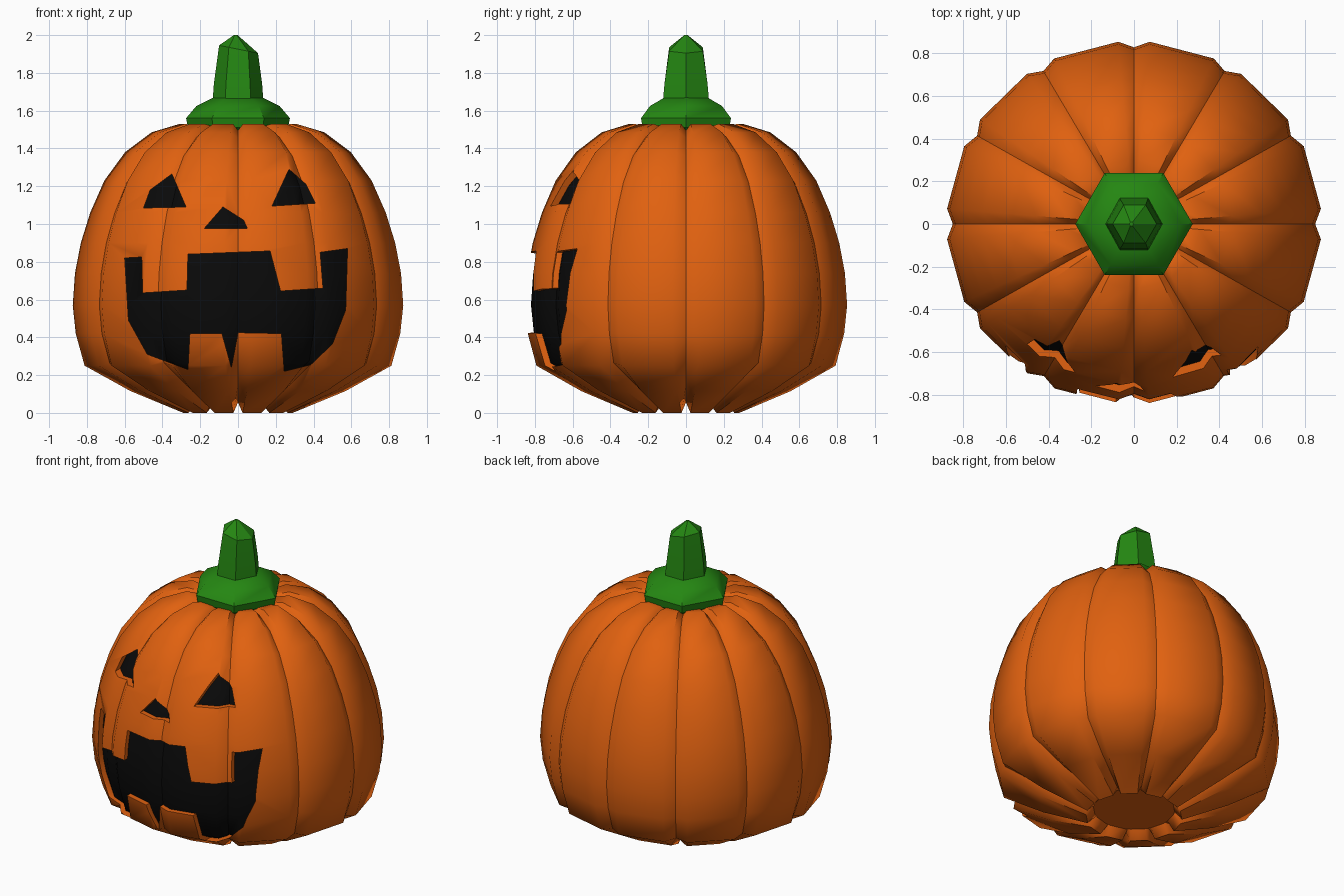
import bpy, bmesh, math
from mathutils import Vector

if "Cube" in bpy.data.objects:
    bpy.data.objects.remove(bpy.data.objects["Cube"])


def material(name, rgb):
    m = bpy.data.materials.new(name)
    m.diffuse_color = (*rgb, 1)
    m.use_nodes = True
    m.node_tree.nodes["Principled BSDF"].inputs["Base Color"].default_value = m.diffuse_color
    return m


ORANGE = material("pumpkin orange", (0.75, 0.12, 0.005))
BLACK = material("hollow black", (0.003, 0.003, 0.003))
GREEN = material("stem green", (0.018, 0.24, 0.006))


def make_object(name, bm, mats):
    bmesh.ops.recalc_face_normals(bm, faces=bm.faces[:])
    me = bpy.data.meshes.new(name)
    bm.to_mesh(me)
    bm.free()
    for m in mats:
        me.materials.append(m)
    ob = bpy.data.objects.new(name, me)
    bpy.context.collection.objects.link(ob)
    return ob


def activate(ob):
    bpy.ops.object.select_all(action='DESELECT')
    ob.select_set(True)
    bpy.context.view_layer.objects.active = ob


def loft(bm, rings, mat_index=0):
    """Skin closed rings of points, capping both ends."""
    loops = [[bm.verts.new(p) for p in ring] for ring in rings]
    n = len(loops[0])
    for a, b in zip(loops, loops[1:]):
        for i in range(n):
            j = (i + 1) % n
            bm.faces.new((a[i], a[j], b[j], b[i]))
    bm.faces.new(loops[0])
    bm.faces.new(loops[-1])
    for f in bm.faces:
        f.material_index = mat_index
    return loops


def subtract(ob, cutter):
    activate(ob)
    mod = ob.modifiers.new("cut", 'BOOLEAN')
    mod.operation = 'DIFFERENCE'
    mod.solver = 'EXACT'
    mod.object = cutter
    bpy.ops.object.modifier_apply(modifier=mod.name)
    bpy.data.objects.remove(cutter)


# Lobed body: radius, height, and how far the creases sink (radius, height)
PROFILE = [
    (0.245, 0.055, 0.0, 0.0), (0.29, 0.0, 0.0, 0.055), (0.57, 0.115, 0.02, 0.035),
    (0.815, 0.25, 0.03, 0.015), (0.862, 0.42, 0.03, 0), (0.878, 0.57, 0.03, 0),
    (0.866, 0.74, 0.03, 0), (0.835, 0.90, 0.03, 0), (0.785, 1.06, 0.03, -0.005),
    (0.71, 1.23, 0.03, -0.01), (0.60, 1.38, 0.025, -0.02), (0.46, 1.485, 0.015, -0.03),
    (0.31, 1.53, 0.0, -0.035), (0.20, 1.51, 0.0, -0.03), (0.10, 1.46, 0.0, 0.0),
]
LOBES = 12


def pumpkin(name, scale, mat_index):
    rings = []
    for r, z, dr, dz in PROFILE:
        ring = []
        for k in range(LOBES):
            for off, crease in ((0, 1), (4.8, 0), (25.2, 0)):
                a = math.radians(k * 30 + off)
                rr = (r - dr * crease) * scale
                zz = 0.6 + (z + dz * crease - 0.6) * scale
                ring.append((rr * math.cos(a), 0.975 * rr * math.sin(a), zz))
        rings.append(ring)
    bm = bmesh.new()
    loops = loft(bm, rings, mat_index)
    # keep the creases between lobes sharp
    for a, b in zip(loops, loops[1:]):
        for i in range(0, len(a), 3):
            bm.edges.get((a[i], b[i])).smooth = False
    return make_object(name, bm, (ORANGE, BLACK))


# Carved face outlines (x, z)
LEFT_EYE = [(-0.50, 1.085), (-0.465, 1.18), (-0.35, 1.265), (-0.275, 1.09)]
RIGHT_EYE = [(0.18, 1.095), (0.27, 1.29), (0.36, 1.21), (0.41, 1.11)]
NOSE = [(-0.18, 0.975), (-0.08, 1.09), (0.03, 1.02), (0.05, 0.975)]
MOUTH = [
    (-0.60, 0.82), (-0.51, 0.825), (-0.505, 0.635), (-0.27, 0.65), (-0.265, 0.84),
    (0.17, 0.857), (0.225, 0.645), (0.45, 0.66), (0.435, 0.85), (0.58, 0.87),
    (0.57, 0.545), (0.50, 0.365), (0.385, 0.255), (0.245, 0.22), (0.23, 0.42),
    (0.0, 0.425), (-0.035, 0.24), (-0.085, 0.42), (-0.255, 0.42), (-0.265, 0.23),
    (-0.48, 0.31), (-0.58, 0.49),
]

bm = bmesh.new()
for outline in (LEFT_EYE, RIGHT_EYE, NOSE, MOUTH):
    loft(bm, [[(x, y, z) for x, z in outline] for y in (-1.2, -0.2)])
face_cutter = make_object("face_cutter", bm, (ORANGE, BLACK))

# The cutter loses a black inner pumpkin, so the pockets get black floors
subtract(face_cutter, pumpkin("core", 0.962, 1))
body = pumpkin("pumpkin_body", 1.0, 0)
subtract(body, face_cutter)
activate(body)
bpy.ops.object.shade_smooth_by_angle(angle=math.radians(50), keep_sharp_edges=True)


# Six-sided collar and stalk
def hexagon(r, z, cx=0.0, tilt=0.0, ys=1.0):
    pts = []
    for k in range(6):
        a = math.radians(60 * k)
        x = r * math.cos(a)
        pts.append((cx + x, ys * r * math.sin(a), z + tilt * x))
    return pts


bm = bmesh.new()
loft(bm, [hexagon(r, z) for r, z in
          ((0.16, 1.45), (0.265, 1.51), (0.275, 1.56), (0.22, 1.625), (0.13, 1.67))])
collar = make_object("stem_collar", bm, (GREEN,))

bm = bmesh.new()
loft(bm, [hexagon(0.135, 1.64, ys=1.05), hexagon(0.128, 1.74, ys=1.03),
          hexagon(0.103, 1.925, 0.003, -0.2), hexagon(0.01, 2.0, -0.012)])
stalk = make_object("stem_stalk", bm, (GREEN,))

for ob in (collar, stalk):
    activate(ob)
    bpy.ops.object.shade_smooth_by_angle(angle=math.radians(30))
